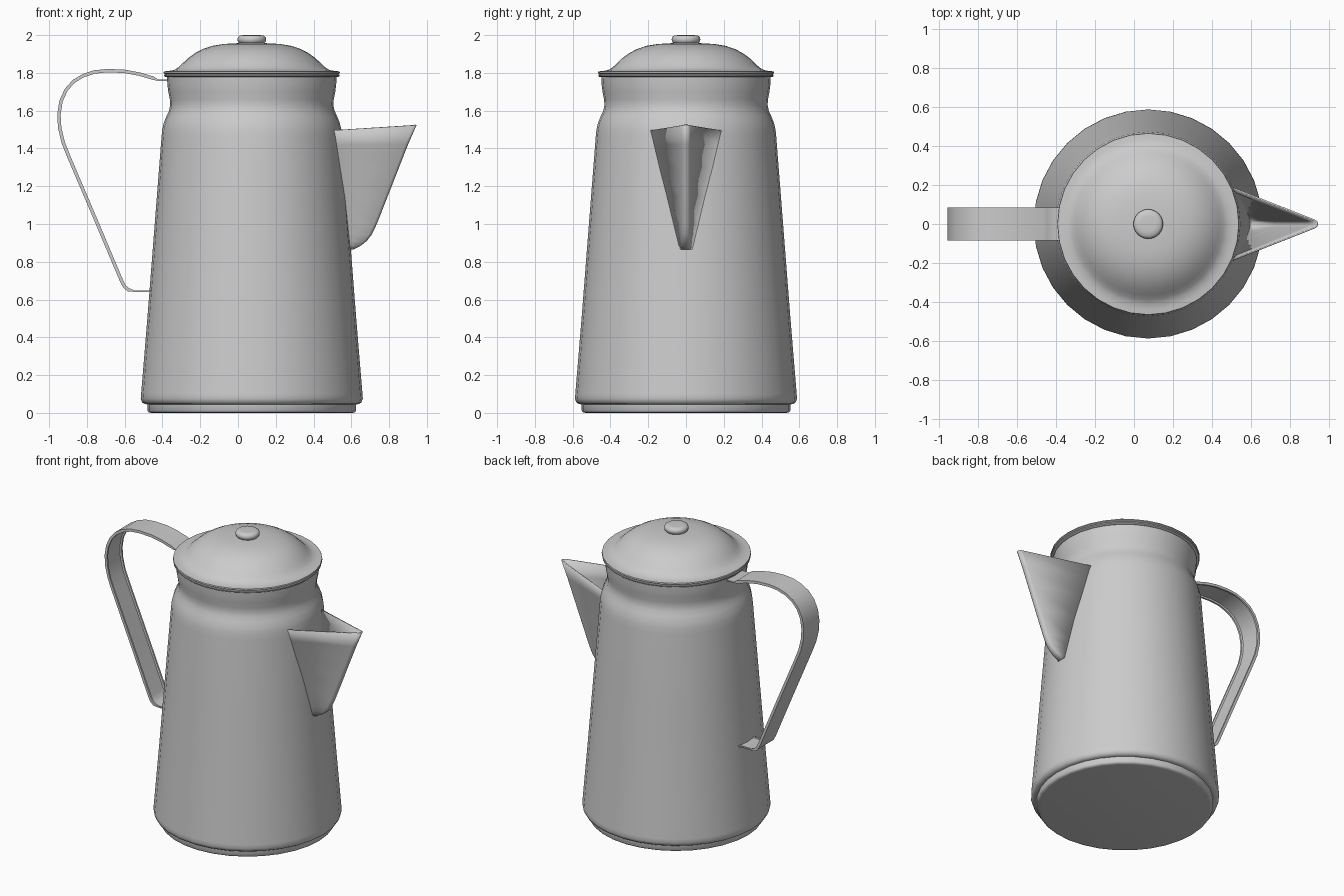
import bpy, bmesh, math
from mathutils import Vector

if "Cube" in bpy.data.objects:
    bpy.data.objects.remove(bpy.data.objects["Cube"])

CX = 0.073          # axis of the pot
SIDES = 32
metal = bpy.data.materials.new("grey enamel")
metal.diffuse_color = (0.6, 0.6, 0.6, 1)
metal.use_nodes = True
metal.node_tree.nodes["Principled BSDF"].inputs["Base Color"].default_value = metal.diffuse_color


def finish(name, bm, angle=40):
    bmesh.ops.remove_doubles(bm, verts=bm.verts, dist=1e-5)
    bmesh.ops.recalc_face_normals(bm, faces=bm.faces)
    me = bpy.data.meshes.new(name)
    bm.to_mesh(me)
    bm.free()
    me.materials.append(metal)
    ob = bpy.data.objects.new(name, me)
    bpy.context.collection.objects.link(ob)
    bpy.ops.object.select_all(action='DESELECT')
    ob.select_set(True)
    bpy.context.view_layer.objects.active = ob
    bpy.ops.object.shade_smooth_by_angle(angle=math.radians(angle))
    return ob


def loft(bm, rows, close=False):
    """Skin a list of equally long point rows."""
    vs = [[bm.verts.new(p) for p in r] for r in rows]
    for a, b in zip(vs, vs[1:]):
        n = len(a)
        for i in range(n if close else n - 1):
            j = (i + 1) % n
            bm.faces.new((a[i], a[j], b[j], b[i]))
    return vs


def turned(name, profile, angle=40):
    """Revolve (radius, z) points around the pot axis and cap both ends."""
    bm = bmesh.new()
    rows = [[(CX + r * math.cos(math.tau * i / SIDES), r * math.sin(math.tau * i / SIDES), z)
             for i in range(SIDES)] for r, z in profile]
    vs = loft(bm, rows, True)
    bm.faces.new(vs[0])
    bm.faces.new(vs[-1])
    return finish(name, bm, angle)


# Foot, tapered body with shoulder and flared neck, rolled rim
turned("foot", [(0.53, 0.0), (0.545, 0.002), (0.552, 0.012), (0.552, 0.05)], 60)
turned("body", [(0.54, 0.045), (0.565, 0.046), (0.58, 0.055), (0.588, 0.075), (0.586, 0.1),
                (0.553, 0.5), (0.514, 1.0), (0.478, 1.46), (0.474, 1.5), (0.466, 1.535),
                (0.452, 1.57), (0.438, 1.6), (0.432, 1.63), (0.434, 1.66), (0.442, 1.70),
                (0.447, 1.74), (0.449, 1.785)])
turned("rim", [(0.44, 1.778), (0.458, 1.778), (0.464, 1.783), (0.464, 1.79), (0.456, 1.795), (0.44, 1.795)])

# Domed lid and its knob
turned("lid", [(0.44, 1.794), (0.46, 1.794), (0.467, 1.80), (0.465, 1.808), (0.44, 1.81),
               (0.412, 1.815), (0.388, 1.83), (0.365, 1.852), (0.335, 1.88), (0.30, 1.905),
               (0.26, 1.926), (0.21, 1.943), (0.15, 1.953), (0.08, 1.957), (0.01, 1.958)], 50)
turned("knob", [(0.05, 1.95), (0.066, 1.957), (0.074, 1.967), (0.076, 1.978), (0.073, 1.99),
                (0.062, 1.998), (0.04, 2.0), (0.01, 2.0)], 60)


# Open V-shaped spout: (height, half width at the body, nose x)
def body_radius(z):
    return 0.593 - 0.0785 * z


bm = bmesh.new()
rows = []
for z, w, nose in [(0.865, 0.034, 0.612), (0.885, 0.039, 0.65), (0.91, 0.045, 0.682),
                   (0.945, 0.053, 0.709), (1.0, 0.067, 0.735), (1.15, 0.104, 0.794),
                   (1.3, 0.142, 0.853), (1.42, 0.171, 0.9), (1.495, 0.19, 0.945)]:
    lift = 0.028 * max(0, (z - 1.42) / 0.075)
    x0 = CX + math.sqrt(body_radius(z) ** 2 - w * w) - 0.006
    r = min(0.024, w * 0.7)
    slope = math.atan2(w, nose - x0)
    half = [(x0, w)]
    cx = nose - r
    # straight wall into a rounded nose
    start = math.pi / 2 - slope * 0.8
    for k in range(5):
        a = start * (1 - k / 4)
        half.append((max(x0 + 0.002 * (k + 1), cx + r * math.cos(a)), r * math.sin(a)))
    pts = half + [(x, -y) for x, y in half[-2::-1]]
    rows.append([(x, y, z + lift * (x - x0) / (nose - x0)) for x, y in pts])
vs = loft(bm, rows)
bm.faces.new(vs[0])
spout = finish("spout", bm, 50)
sol = spout.modifiers.new("sheet", 'SOLIDIFY')
sol.thickness = 0.008
sol.offset = -1

# Strap handle: channel section swept along a side-view path
path = [(-0.37, 1.762), (-0.425, 1.762), (-0.448, 1.772), (-0.47, 1.778), (-0.52, 1.793),
        (-0.60, 1.808), (-0.69, 1.812), (-0.76, 1.805), (-0.82, 1.785), (-0.87, 1.755),
        (-0.91, 1.71), (-0.937, 1.65), (-0.948, 1.58), (-0.944, 1.51), (-0.925, 1.43),
        (-0.895, 1.355), (-0.75, 1.015), (-0.615, 0.695), (-0.60, 0.668), (-0.58, 0.652),
        (-0.55, 0.645), (-0.455, 0.645)]
W = 0.085
bm = bmesh.new()
rows = []
for i, p in enumerate(path):
    a, b = path[max(i - 1, 0)], path[min(i + 1, len(path) - 1)]
    t = Vector((b[0] - a[0], 0, b[1] - a[1])).normalized()
    out = Vector((t.z, 0, -t.x))
    h = 0.004 if i < 2 or i > 19 else 0.009
    section = [(-W, h), (W, h), (W, -h), (W - 0.012, -h), (W - 0.016, h * 0.1),
               (-W + 0.016, h * 0.1), (-W + 0.012, -h), (-W, -h)]
    rows.append([Vector((p[0], y, p[1])) + out * d for y, d in section])
vs = loft(bm, rows, True)
bm.faces.new(vs[0])
bm.faces.new(vs[-1])
finish("handle", bm, 40)
